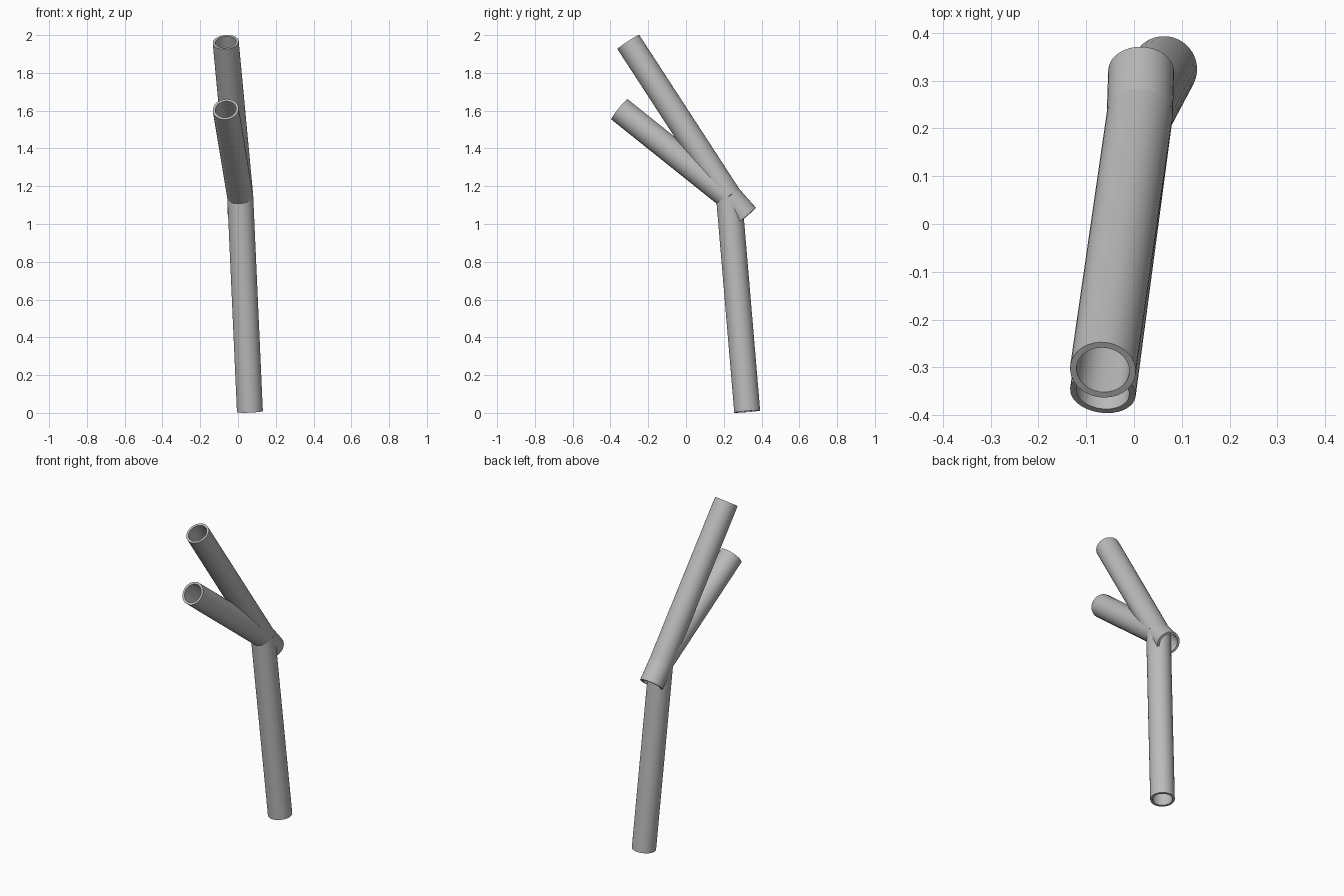
import bpy
import bmesh
import math
from mathutils import Vector

OUTER, INNER, SIDES = 0.069, 0.0555, 32

cube = bpy.data.objects.get("Cube")
if cube:
    bpy.data.objects.remove(cube, do_unlink=True)

# Plain grey for every pipe
grey = bpy.data.materials.new("plain_grey")
grey.use_nodes = True
colour = (0.5, 0.5, 0.5, 1)
grey.diffuse_color = colour
for node in grey.node_tree.nodes:
    if node.type == 'BSDF_PRINCIPLED':
        node.inputs["Base Color"].default_value = colour


def pipe(name, start, end):
    """Hollow pipe with square open ends, running from start to end."""
    start, end = Vector(start), Vector(end)
    length = (end - start).length
    bm = bmesh.new()
    profile = [(OUTER, 0), (OUTER, length), (INNER, length), (INNER, 0)]
    verts = [bm.verts.new((r, 0, z)) for r, z in profile]
    edges = [bm.edges.new((verts[i], verts[(i + 1) % 4])) for i in range(4)]
    bmesh.ops.spin(bm, geom=verts + edges, cent=(0, 0, 0), axis=(0, 0, 1),
                   angle=math.tau, steps=SIDES)
    bmesh.ops.remove_doubles(bm, verts=bm.verts, dist=0.0001)
    bmesh.ops.recalc_face_normals(bm, faces=bm.faces)
    mesh = bpy.data.meshes.new(name)
    bm.to_mesh(mesh)
    bm.free()
    mesh.materials.append(grey)
    obj = bpy.data.objects.new(name, mesh)
    bpy.context.collection.objects.link(obj)
    obj.location = start
    obj.rotation_mode = 'QUATERNION'
    obj.rotation_quaternion = (end - start).to_track_quat('Z', 'Y')
    bpy.ops.object.select_all(action='DESELECT')
    obj.select_set(True)
    bpy.context.view_layer.objects.active = obj
    bpy.ops.object.shade_smooth_by_angle(angle=math.radians(30))
    return obj


# All pipes meet at one joint
joint = (0.012, 0.228, 1.143)
ends = {
    "lower_pipe": (0.063, 0.324, 0.007),
    "upper_branch": (-0.065, -0.305, 1.963),
    "front_branch": (-0.065, -0.352, 1.607),
    "back_stub": (0.015, 0.319, 1.04),
}
for name, end in ends.items():
    pipe(name, joint, end)
